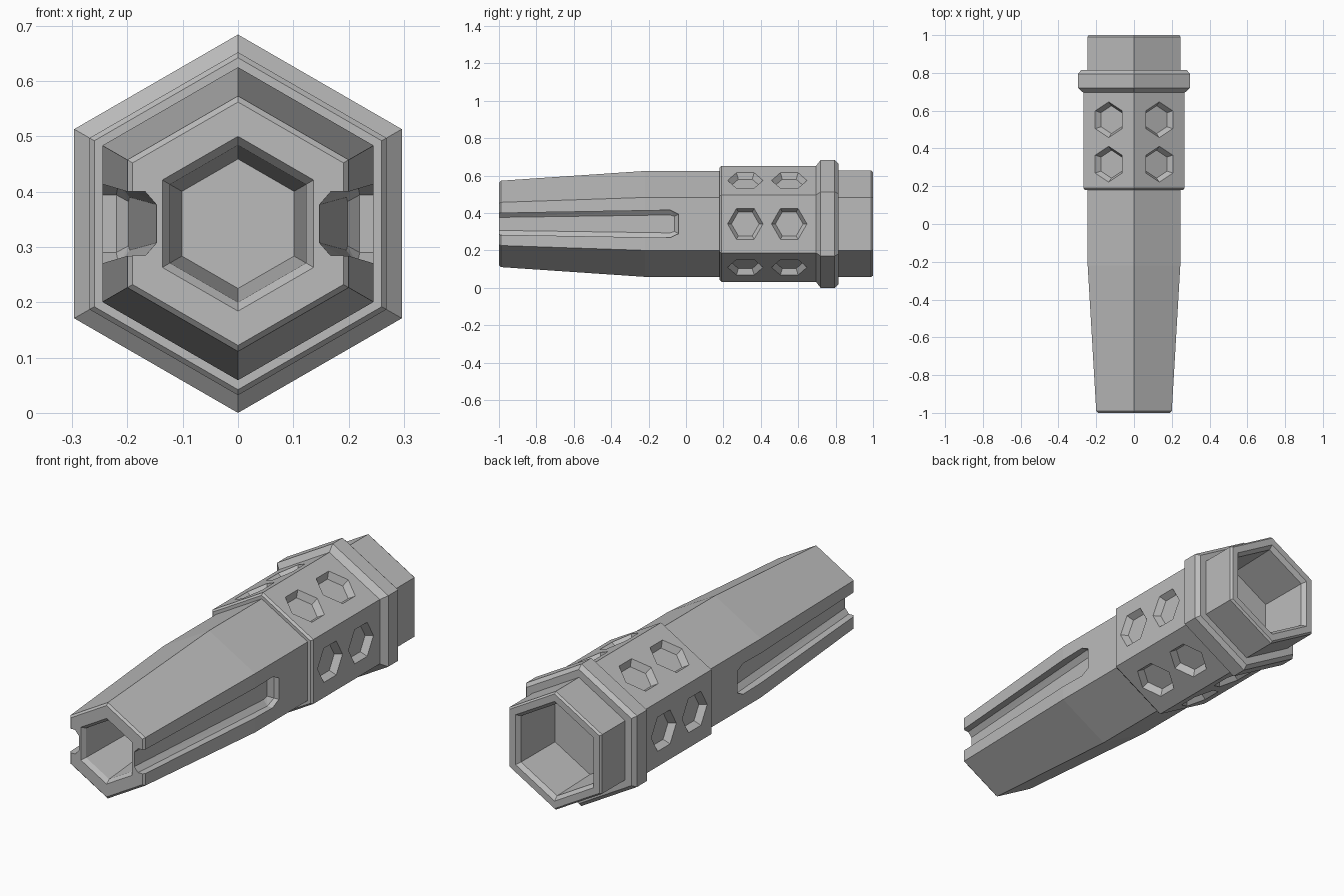
import bpy, bmesh, math
from mathutils import Vector, Matrix

if "Cube" in bpy.data.objects:
    bpy.data.objects.remove(bpy.data.objects["Cube"])

CENTRE_Z = 0.342

grey = bpy.data.materials.new("plain_grey")
grey.use_nodes = True
grey.diffuse_color = (0.5, 0.5, 0.5, 1)
grey.node_tree.nodes["Principled BSDF"].inputs["Base Color"].default_value = (0.5, 0.5, 0.5, 1)


def make_object(name, bm):
    bmesh.ops.recalc_face_normals(bm, faces=bm.faces)
    mesh = bpy.data.meshes.new(name)
    bm.to_mesh(mesh)
    bm.free()
    mesh.materials.append(grey)
    obj = bpy.data.objects.new(name, mesh)
    bpy.context.collection.objects.link(obj)
    return obj


def hex_ring(bm, y, radius):
    ring = []
    for k in range(6):
        a = math.radians(90 + 60 * k)
        ring.append(bm.verts.new((radius * math.cos(a), y, CENTRE_Z + radius * math.sin(a))))
    return ring


def hull(bm, points):
    verts = [bm.verts.new(p) for p in points]
    result = bmesh.ops.convex_hull(bm, input=verts)
    loose = [v for v in result["geom_interior"] if isinstance(v, bmesh.types.BMVert)]
    bmesh.ops.delete(bm, geom=loose, context="VERTS")


# Hexagonal tube: (y, corner radius) from the front bore floor to the rear bore floor
profile = [
    (-0.70, 0.117), (-0.98, 0.142), (-1.0, 0.158),   # front bore
    (-1.0, 0.22), (-0.99, 0.231), (-0.22, 0.283),    # tapered nose
    (0.18, 0.283), (0.18, 0.30), (0.19, 0.31),       # collar step
    (0.695, 0.31), (0.72, 0.342),                    # flange
    (0.795, 0.342), (0.815, 0.323), (0.815, 0.285),
    (0.99, 0.285), (1.0, 0.276),                     # rear socket
    (1.0, 0.24), (0.98, 0.222), (0.73, 0.215),
]
bm = bmesh.new()
rings = [hex_ring(bm, y, r) for y, r in profile]
for a, b in zip(rings, rings[1:]):
    for k in range(6):
        n = (k + 1) % 6
        bm.faces.new((a[k], a[n], b[n], b[k]))
bm.faces.new(rings[0])
bm.faces.new(rings[-1])
body = make_object("hexagonal_body", bm)

# Cutters for the pits on the six collar faces
cut = bmesh.new()
flat = 0.31 * math.cos(math.pi / 6)
for side in range(6):
    turn = Matrix.Rotation(side * math.pi / 3, 3, "Y")
    for y in (0.317, 0.552):
        points = []
        for x, r in ((flat - 0.03, 0.074), (flat - 0.013, 0.081), (flat, 0.094), (flat + 0.01, 0.1017)):
            for k in range(6):
                a = k * math.pi / 3
                p = turn @ Vector((x, y + r * math.cos(a), r * math.sin(a)))
                points.append(p + Vector((0, 0, CENTRE_Z)))
        hull(cut, points)

# Cutters for the open-ended slots along both sides of the nose
# section: (y, floor x, floor half height, wall half height)
sections = [(-1.05, 0.145, 0.034, 0.057), (-0.085, 0.196, 0.048, 0.074)]
for s in (-1, 1):
    points = []
    for y, x, floor, wall in sections:
        for h in (-1, 1):
            points += [(s * x, y, CENTRE_Z + h * floor),
                       (s * (x + 0.02), y, CENTRE_Z + h * wall),
                       (s * 0.32, y, CENTRE_Z + h * wall)]
    for h in (-1, 1):
        points += [(s * 0.198, -0.062, CENTRE_Z + h * 0.04),
                   (s * 0.22, -0.04, CENTRE_Z + h * 0.052),
                   (s * 0.32, -0.04, CENTRE_Z + h * 0.052)]
    hull(cut, points)
cutter = make_object("pit_and_slot_cutter", cut)
cutter.hide_render = True

# Cut, then discard the helper
mod = body.modifiers.new("cuts", "BOOLEAN")
mod.operation = "DIFFERENCE"
mod.solver = "EXACT"
mod.object = cutter
bpy.context.view_layer.objects.active = body
body.select_set(True)
bpy.ops.object.modifier_apply(modifier=mod.name)
bpy.data.objects.remove(cutter)
